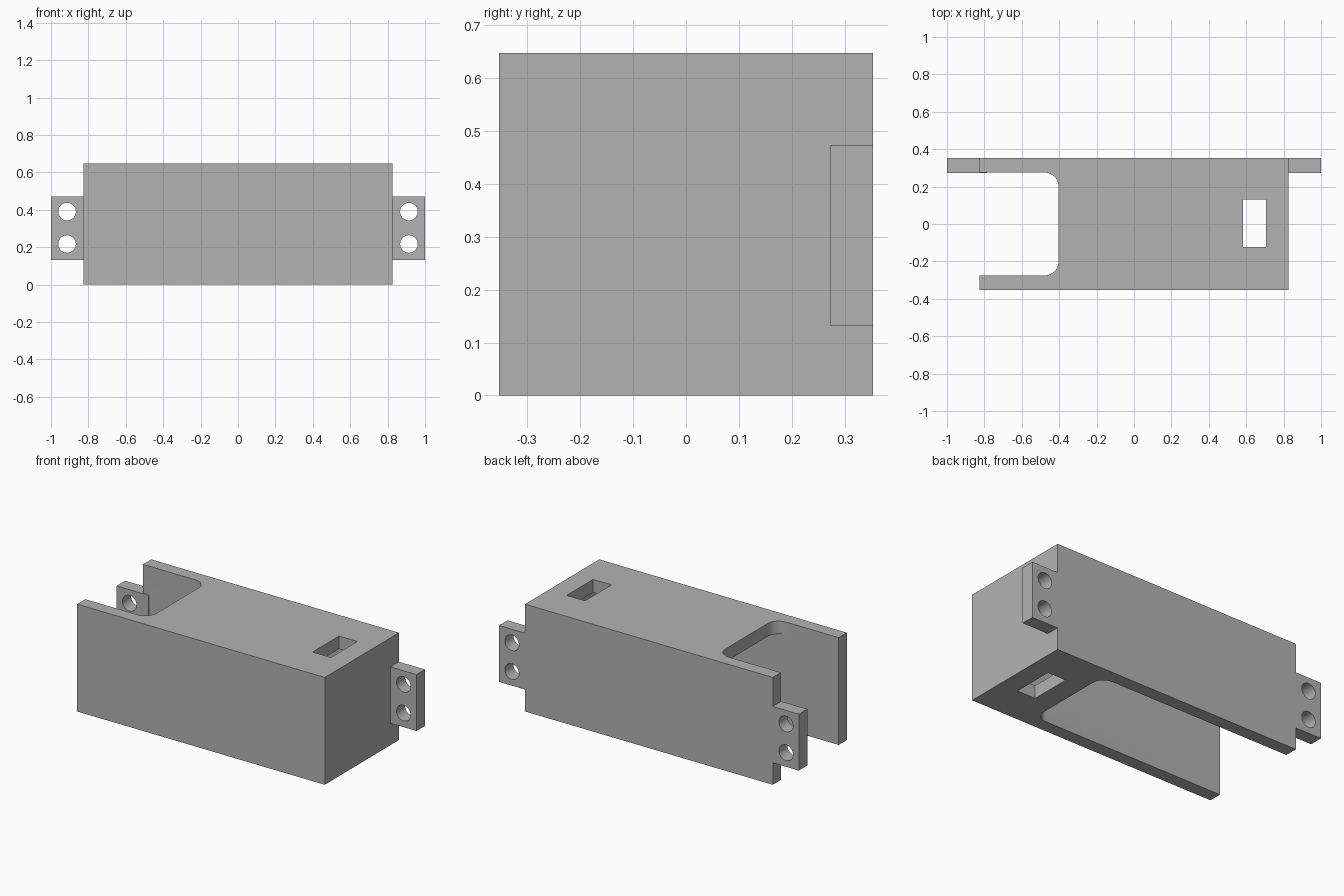
import bpy
import bmesh
import math

cube = bpy.data.objects.get("Cube")
if cube:
    bpy.data.objects.remove(cube, do_unlink=True)

LENGTH, DEPTH, HEIGHT = 0.826, 0.353, 0.647   # half length, half depth, height
WALL = 0.078
INNER = DEPTH - WALL

grey = bpy.data.materials.new("plain_grey")
grey.use_nodes = True
colour = (0.45, 0.45, 0.45, 1)
grey.diffuse_color = colour
grey.node_tree.nodes["Principled BSDF"].inputs["Base Color"].default_value = colour


def finish(name, bm):
    mesh = bpy.data.meshes.new(name)
    bm.to_mesh(mesh)
    bm.free()
    mesh.materials.append(grey)
    obj = bpy.data.objects.new(name, mesh)
    bpy.context.collection.objects.link(obj)
    return obj


def box(name, xs, ys, zs, radius=0):
    """Box between limits; radius rounds the upright edges at the +x end."""
    bm = bmesh.new()
    bmesh.ops.create_cube(bm, size=1)
    for v in bm.verts:
        v.co = [r[0] if c < 0 else r[1] for c, r in zip(v.co, (xs, ys, zs))]
    if radius:
        edges = [e for e in bm.edges if all(v.co.x > xs[1] - 0.001 for v in e.verts)
                 and abs(e.verts[0].co.z - e.verts[1].co.z) > 0.001]
        bmesh.ops.bevel(bm, geom=edges, offset=radius, segments=10,
                        profile=0.5, affect='EDGES')
    return finish(name, bm)


def pin(name, x, z, radius):
    """Cylinder along y used to drill a hole."""
    bm = bmesh.new()
    bmesh.ops.create_cone(bm, cap_ends=True, segments=40, radius1=radius,
                          radius2=radius, depth=0.3)
    obj = finish(name, bm)
    obj.rotation_euler.x = math.pi / 2
    obj.location = (x, INNER + WALL / 2, z)
    return obj


def combine(target, tool, operation):
    tool.hide_render = True
    mod = target.modifiers.new(operation.lower(), 'BOOLEAN')
    mod.operation, mod.solver, mod.object = operation, 'EXACT', tool
    bpy.context.view_layer.update()
    bpy.context.view_layer.objects.active = target
    bpy.ops.object.modifier_apply(modifier=mod.name)
    bpy.data.objects.remove(tool, do_unlink=True)


# Hollow case, open at the -x end
case = box("case", (-LENGTH, LENGTH), (-DEPTH, DEPTH), (0, HEIGHT))
sides = (-INNER, INNER)
combine(case, box("cavity", (-1.2, LENGTH - WALL), sides, (WALL, HEIGHT - WALL)), 'DIFFERENCE')

# Rounded openings: short in the top plate, long in the bottom plate
combine(case, box("top_opening", (-1.2, -0.403), sides, (0.4, 0.9), 0.075), 'DIFFERENCE')
combine(case, box("bottom_opening", (-1.2, 0.455), sides, (-0.2, 0.3), 0.075), 'DIFFERENCE')

# Slot through both plates
combine(case, box("slot", (0.583, 0.705), (-0.122, 0.13), (-0.2, 0.9)), 'DIFFERENCE')

# Mounting ears on the back wall, each with two holes
for side in (-1, 1):
    xs = sorted((side * (LENGTH - 0.04), side))
    combine(case, box("ear", xs, (INNER - 0.003, DEPTH), (0.132, 0.472)), 'UNION')
    for z in (0.217, 0.39):
        combine(case, pin("hole", side * 0.914, z, 0.047), 'DIFFERENCE')

# Smooth the curved walls and keep the corners sharp
bpy.ops.object.select_all(action='DESELECT')
case.select_set(True)
bpy.context.view_layer.objects.active = case
bpy.ops.object.shade_smooth_by_angle(angle=math.radians(30))
